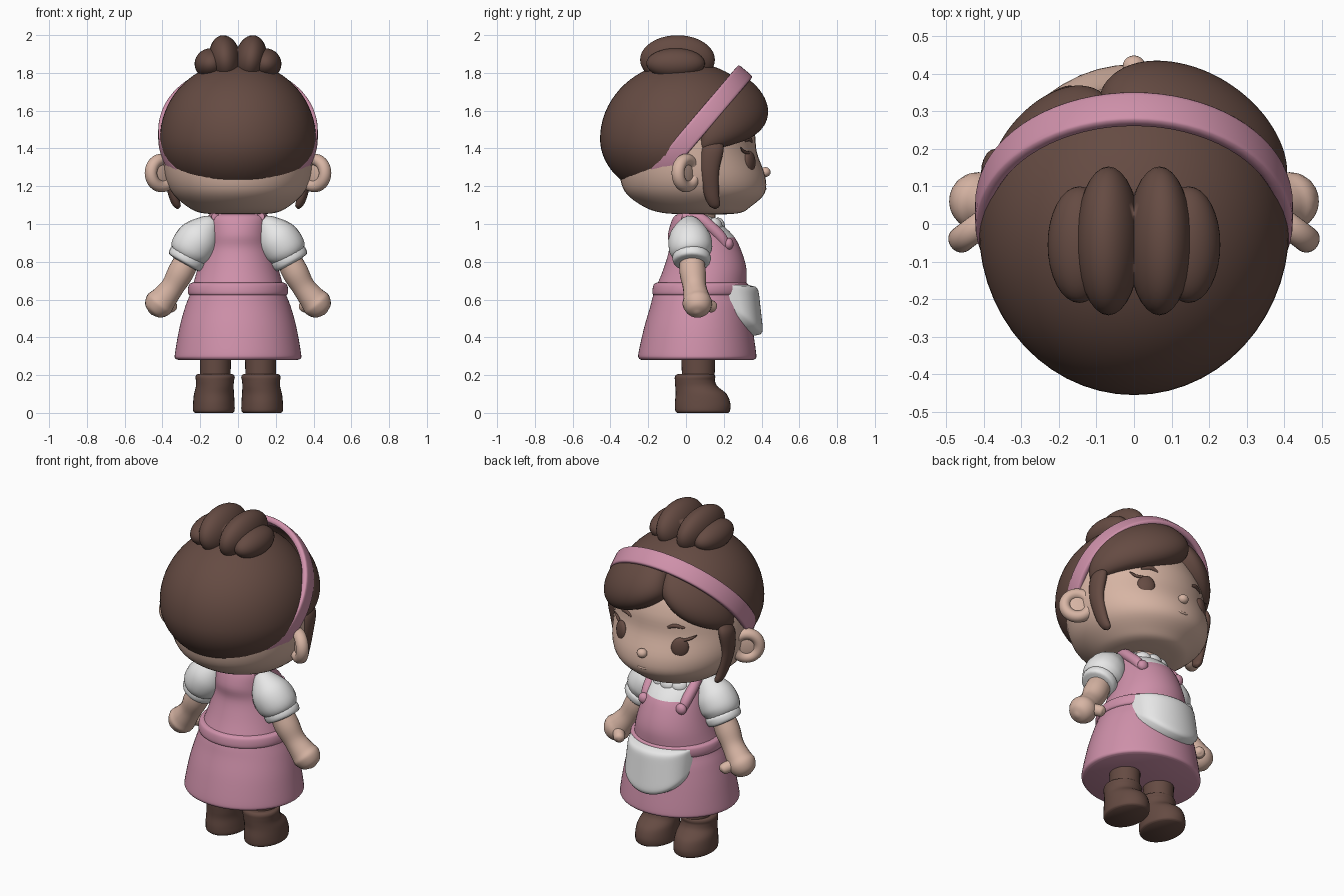
import bpy, bmesh
from math import sin, cos, pi, radians, atan, sqrt
from mathutils import Vector, Matrix, Euler

cube = bpy.data.objects.get("Cube")
if cube:
    bpy.data.objects.remove(cube, do_unlink=True)


def material(name, rgb):
    m = bpy.data.materials.new(name)
    m.use_nodes = True
    m.diffuse_color = (*rgb, 1)
    bsdf = next(n for n in m.node_tree.nodes if n.type == 'BSDF_PRINCIPLED')
    bsdf.inputs["Base Color"].default_value = (*rgb, 1)
    bsdf.inputs["Roughness"].default_value = 0.7
    return m


BROWN = material("dark brown", (0.13, 0.07, 0.055))
PINK = material("rose pink", (0.62, 0.28, 0.40))
SKIN = material("skin", (0.68, 0.46, 0.37))
WHITE = material("white cloth", (0.82, 0.82, 0.82))


def finish(name, bm, mat, mirror=False):
    bmesh.ops.remove_doubles(bm, verts=bm.verts, dist=0.0005)
    bmesh.ops.recalc_face_normals(bm, faces=bm.faces)
    me = bpy.data.meshes.new(name)
    bm.to_mesh(me)
    bm.free()
    me.materials.append(mat)
    for p in me.polygons:
        p.use_smooth = True
    me.set_sharp_from_angle(angle=radians(50))
    ob = bpy.data.objects.new(name, me)
    bpy.context.collection.objects.link(ob)
    if mirror:
        ob.modifiers.new("Mirror", 'MIRROR')
    return ob


def blob(name, loc, size, mat, rot=(0, 0, 0), mirror=False):
    """Ellipsoid."""
    bm = bmesh.new()
    mx = Matrix.LocRotScale(Vector(loc), Euler([radians(a) for a in rot]), Vector(size))
    bmesh.ops.create_uvsphere(bm, u_segments=32, v_segments=20, radius=1, matrix=mx)
    return finish(name, bm, mat, mirror)


def sweep(name, rings, mat, aim=False, mirror=False, seg=32, steps=5):
    """Smooth loft through (x, y, z, rx, ry) rings, flat or turned along the path."""
    k = [Vector(r) for r in rings]
    k = [k[0] * 2 - k[1]] + k + [k[-1] * 2 - k[-2]]
    path = []
    for a, b, c, d in zip(k, k[1:], k[2:], k[3:]):
        for i in range(steps):
            t = i / steps
            path.append((b * 2 + (c - a) * t + (a * 2 - b * 5 + c * 4 - d) * t * t
                         + (b * 3 - a - c * 3 + d) * t ** 3) / 2)
    path.append(k[-2])
    bm = bmesh.new()
    prev = None
    for i, p in enumerate(path):
        rot = Matrix.Identity(3)
        if aim:
            lo, hi = path[max(i - 1, 0)], path[min(i + 1, len(path) - 1)]
            rot = Vector((hi - lo)[:3]).to_track_quat('Z', 'Y').to_matrix()
        ring = []
        for j in range(seg):
            a = 2 * pi * j / seg
            off = Vector((max(p[3], 0.002) * cos(a), max(p[4], 0.002) * sin(a), 0))
            ring.append(bm.verts.new(Vector(p[:3]) + rot @ off))
        if prev:
            for j in range(seg):
                n = (j + 1) % seg
                bm.faces.new((prev[j], prev[n], ring[n], ring[j]))
        else:
            bm.faces.new(ring)
        prev = ring
    bm.faces.new(prev)
    return finish(name, bm, mat, mirror)


def tube(name, pts, mat, mirror=True):
    """Round tube through (x, y, z, radius) points."""
    return sweep(name, [(*p, p[3]) for p in pts], mat, True, mirror, seg=20)


def patch(name, f, mat, nu=40, nv=24):
    """Surface from f(u, v) with u and v in 0..1."""
    bm = bmesh.new()
    g = [[bm.verts.new(f(i / nu, j / nv)) for j in range(nv + 1)] for i in range(nu + 1)]
    for i in range(nu):
        for j in range(nv):
            bm.faces.new((g[i][j], g[i + 1][j], g[i + 1][j + 1], g[i][j + 1]))
    return finish(name, bm, mat)


# Head and neck
sweep("head", [(0, .1, 1.05, .1, .1), (0, .08, 1.06, .2, .21), (0, .06, 1.09, .265, .28),
               (0, .05, 1.16, .345, .365), (0, .035, 1.25, .385, .385), (0, .01, 1.38, .395, .365),
               (0, 0, 1.5, .38, .36), (0, 0, 1.62, .31, .3), (0, 0, 1.7, .15, .15)], SKIN, seg=48)
sweep("neck", [(0, .05, .98, .1, .1), (0, .06, 1.1, .1, .1)], SKIN)
blob("nose", (0, .42, 1.275), (.03, .028, .026), SKIN)
tube("mouth", [(-.045, .412, 1.2, .002), (-.02, .42, 1.188, .006), (.02, .42, 1.188, .006),
               (.045, .412, 1.2, .002)], SKIN, False)
blob("eyes", (.195, .335, 1.325), (.05, .025, .062), BROWN, (0, 0, -30), True)
tube("eyebrows", [(.12, .345, 1.435, .008), (.16, .335, 1.45, .012), (.21, .31, 1.44, .006)], BROWN)
tube("eyelashes", [(.215, .33, 1.375, .008), (.245, .305, 1.385, .008), (.275, .29, 1.405, .003)], BROWN)

# Ears: dished disc with a rim, turned half forward
ear_turn = Matrix.Translation((.405, 0, 1.27)) @ Matrix.Rotation(radians(-37), 4, 'Z')


def ear_rim(u, v):
    a, b = 2 * pi * u, 2 * pi * v
    r = .07 + .032 * cos(b)
    return ear_turn @ Vector((r * cos(a), .035 * sin(b), r * sin(a)))


patch("ear_rim", ear_rim, SKIN).modifiers.new("Mirror", 'MIRROR')
blob("ear_inner", (.405, 0, 1.27), (.08, .02, .08), SKIN, (0, 0, -37), True)

# Back hair: dome sliced along the headband plane
CENTRE = Vector((0, .03, 1.475))
TILT = radians(49.6)
NORMAL = Vector((0, sin(TILT), -cos(TILT)))
SLOPE = Vector((0, cos(TILT), sin(TILT)))
bm = bmesh.new()
bmesh.ops.create_uvsphere(bm, u_segments=56, v_segments=36, radius=1)
for v in bm.verts:
    x, y, z = v.co
    v.co = (x * .413, y * .445 - .01, 1.45 + z * (.41 if z > 0 else .33))
cut = bmesh.ops.bisect_plane(bm, geom=bm.verts[:] + bm.edges[:] + bm.faces[:],
                             plane_co=CENTRE, plane_no=NORMAL, clear_outer=True)
bmesh.ops.holes_fill(bm, edges=[e for e in cut["geom_cut"] if isinstance(e, bmesh.types.BMEdge)])
finish("back_hair", bm, BROWN)


# Headband
def band(u, v):
    a, b = 2 * pi * u, 2 * pi * v
    soft = lambda s: (abs(s) ** .4) * (1 if s > 0 else -1)
    t = .018 * soft(cos(b))
    return (CENTRE + Vector(((.405 + t) * cos(a), 0, 0)) + SLOPE * (.425 + t) * sin(a)
            + NORMAL * .05 * soft(sin(b)))


patch("headband", band, PINK, 72, 16)


# Fringe: two puffed locks swept from an off-centre parting
def fringe(start, end, radius, lift):
    def f(u, v):
        a = radians(start + (end - start) * u)
        top = atan(sin(TILT) / cos(TILT) * cos(a))
        low = radians(lift * (1 - u) ** 4 + 4 * (1 - u) - 15 * u)
        e = top + (low - top) * v
        base = .31 + .06 * sin(a) ** 2
        puff = sqrt(max(0, 1 - abs(2 * u - 1) ** 5)) * sqrt(max(0, 1 - v ** 5))
        r = base + (radius - .03 * (1 - v) ** 2 - base) * puff
        return CENTRE + Vector((sin(a) * cos(e), cos(a) * cos(e), sin(e))) * r
    return f


patch("fringe_large", fringe(-19, 84, .445, 20), BROWN)
patch("fringe_small", fringe(-10, -84, .41, 24), BROWN)
sweep("side_locks", [(.35, .15, 1.46, .02, .03), (.37, .14, 1.4, .035, .06), (.37, .125, 1.28, .03, .05),
                     (.345, .135, 1.16, .026, .04), (.325, .15, 1.1, .022, .03),
                     (.32, .155, 1.08, .004, .006)], BROWN, mirror=True, seg=20)

# Bun
blob("bun_middle_locks", (.068, -.045, 1.87), (.085, .198, .13), BROWN, (0, 8, 0), True)
blob("bun_outer_locks", (.145, -.055, 1.85), (.085, .155, .08), BROWN, (0, 12, 0), True)

# Dress with a shirt front showing above the bib
DRESS = [(0, .06, .28, .315, .295), (0, .06, .29, .333, .31), (0, .06, .32, .333, .311),
         (0, .065, .45, .31, .287), (0, .072, .56, .28, .262), (0, .075, .64, .25, .243),
         (0, .1, .76, .215, .22), (0, .1, .865, .185, .19), (0, .075, .945, .165, .17),
         (0, .04, 1.03, .148, .11), (0, .04, 1.055, .11, .08)]
dress = sweep("dress", DRESS, PINK, seg=64)
dress.data.materials.append(WHITE)
for p in dress.data.polygons:
    if p.center.z > .93 and p.center.y > .06 and abs(p.center.x) < .13:
        p.material_index = 1
sweep("waistband", [(0, .075, .62, .25, .24), (0, .075, .63, .263, .252), (0, .078, .655, .265, .255),
                    (0, .08, .68, .258, .25), (0, .08, .69, .24, .235)], PINK, seg=64)
tube("straps", [(.12, -.02, 1.04, .02), (.13, .07, 1.03, .03), (.135, .13, .985, .03),
                (.13, .185, .93, .03), (.125, .21, .885, .022)], PINK)
blob("strap_buttons", (.125, .225, .895), (.032, .026, .032), PINK, mirror=True)
for i in range(-2, 3):
    a = radians(i * 33)
    blob("collar_frill", (.125 * sin(a), .06 + .115 * cos(a), .995), (.045, .03, .04), WHITE,
         (20, 0, -i * 33))


# Apron pocket following the front of the skirt
def pocket(u, v):
    x = .205 * (2 * u - 1)
    low = .405 + .16 * (1 - sqrt(max(0, 1 - (x / .207) ** 2)))
    z = .68 + (low - .68) * v
    k = (z - .32) / .36
    y = .06 + .02 * k + (.311 - .06 * k) * sqrt(1 - (x / (.333 - .08 * k)) ** 2)
    edge = sqrt(max(0, 1 - abs(2 * u - 1) ** 8)) * sqrt(max(0, 1 - abs(2 * v - 1) ** 10))
    return (x, y - .015 + .065 * edge, z)


patch("apron_pocket", pocket, WHITE)

# Sleeves, arms and hands
tube("sleeves", [(.11, .02, 1.01, .03), (.15, .02, .985, .07), (.2, .02, .93, .11), (.245, .025, .87, .115),
                 (.268, .03, .83, .092), (.275, .03, .82, .06)], WHITE)
tube("sleeve_cuffs", [(.256, .03, .845, .06), (.26, .03, .838, .094), (.27, .03, .82, .102),
                      (.283, .03, .797, .094), (.287, .03, .79, .06)], WHITE)
tube("arms", [(.25, .03, .85, .06), (.3, .035, .75, .07), (.345, .045, .67, .062), (.39, .055, .61, .07),
              (.42, .06, .575, .078), (.45, .06, .54, .055), (.463, .06, .525, .01)], SKIN)
tube("thumbs", [(.4, .08, .59, .03), (.365, .12, .57, .033), (.345, .145, .558, .028),
                (.338, .155, .552, .006)], SKIN)

# Legs and boots
sweep("legs", [(.12, .065, .12, .08, .085), (.12, .065, .33, .083, .09)], BROWN, mirror=True)
sweep("boots", [(.128, .088, 0, .1, .135), (.128, .088, .012, .11, .145), (.128, .088, .05, .11, .147),
                (.127, .08, .1, .106, .135), (.123, .055, .14, .1, .112), (.122, .047, .17, .101, .106),
                (.121, .048, .19, .104, .107), (.121, .05, .203, .097, .1), (.121, .05, .206, .08, .08)],
      BROWN, mirror=True)
